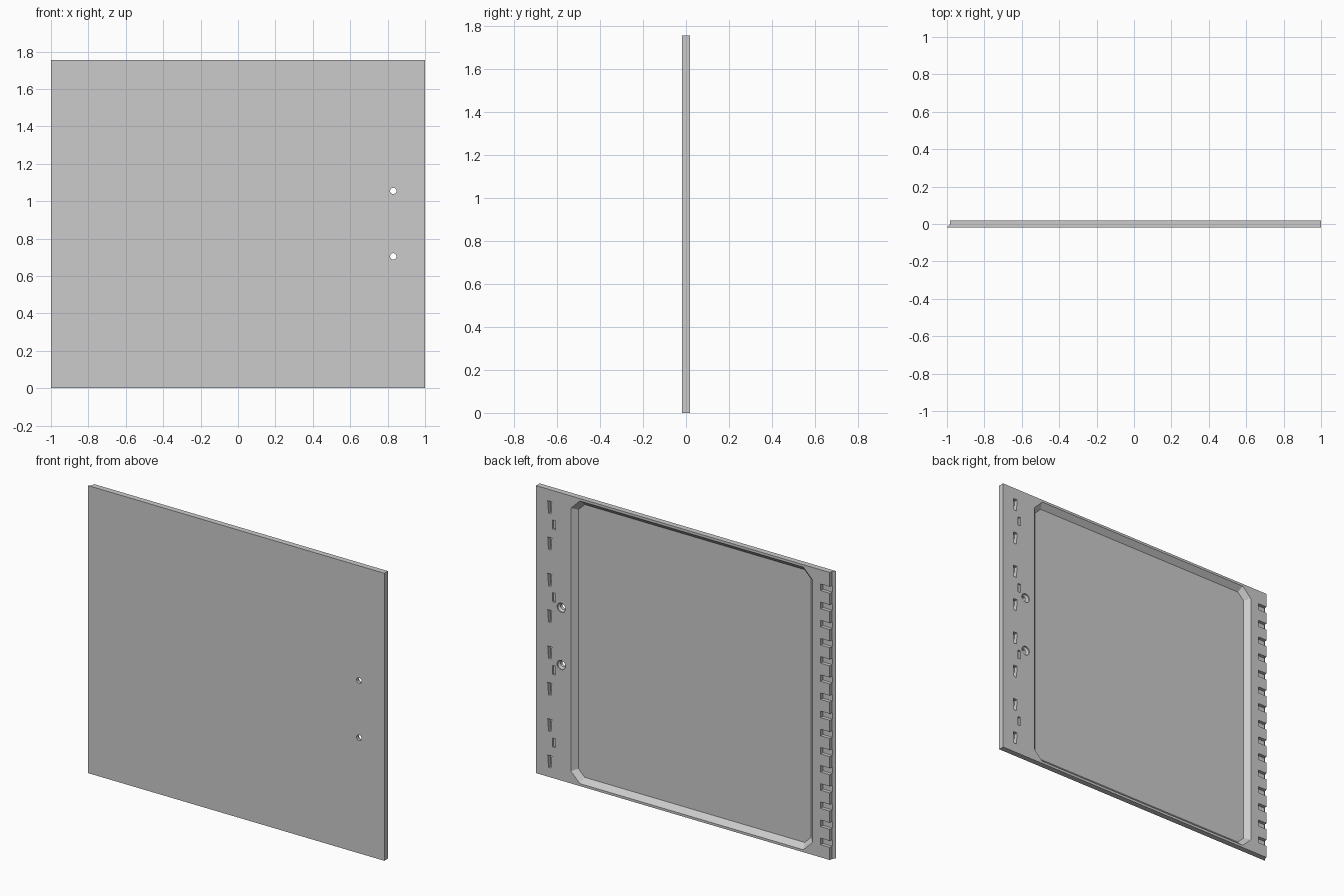
import bpy, bmesh, math

W, H, T = 1.0, 1.755, 0.0175   # half width, height, half thickness
BACK = T + 0.005               # cutters start just behind the back face

cube = bpy.data.objects.get("Cube")
if cube:
    bpy.data.objects.remove(cube, do_unlink=True)

grey = bpy.data.materials.new("light grey")
grey.use_nodes = True
grey.diffuse_color = (0.6, 0.6, 0.6, 1)
grey.node_tree.nodes["Principled BSDF"].inputs["Base Color"].default_value = (0.6, 0.6, 0.6, 1)


def loft(bm, rings):
    """Closed solid through rings of 3D points."""
    loops = [[bm.verts.new(p) for p in ring] for ring in rings]
    n = len(loops[0])
    faces = [bm.faces.new(loops[0]), bm.faces.new(loops[-1])]
    for a, b in zip(loops, loops[1:]):
        for i in range(n):
            j = (i + 1) % n
            faces.append(bm.faces.new((a[i], a[j], b[j], b[i])))
    bmesh.ops.recalc_face_normals(bm, faces=faces)


def make_object(name, bm):
    mesh = bpy.data.meshes.new(name)
    bm.to_mesh(mesh)
    bm.free()
    mesh.materials.append(grey)
    ob = bpy.data.objects.new(name, mesh)
    bpy.context.collection.objects.link(ob)
    return ob


def octagon(x0, x1, z0, z1, c, y):
    """Rectangle with chamfered corners, at depth y."""
    pts = [(x0 + c, z0), (x1 - c, z0), (x1, z0 + c), (x1, z1 - c),
           (x1 - c, z1), (x0 + c, z1), (x0, z1 - c), (x0, z0 + c)]
    return [(x, y, z) for x, z in pts]


def circle(x, z, r, y, n=24):
    return [(x + r * math.cos(i * math.tau / n), y, z + r * math.sin(i * math.tau / n))
            for i in range(n)]


def slot(bm, x, z, top, bottom, height, floor):
    """Blind slot, with half widths at its top and bottom."""
    shape = [(x - bottom, z - height / 2), (x + bottom, z - height / 2),
             (x + top, z + height / 2), (x - top, z + height / 2)]
    loft(bm, [[(px, y, pz) for px, pz in shape] for y in (BACK, floor)])


# Panel with a bevelled lip along one side
profile = [(-W, -T), (W, -T), (W, T), (-0.983, T), (-0.985, -0.002)]
bm = bmesh.new()
loft(bm, [[(x, y, z) for x, y in profile] for z in (0, H)])
panel = make_object("door_panel", bm)

bm = bmesh.new()

# Large tray recess with sloping walls
def tray_ring(y):
    d = T - y
    return octagon(-0.865 + d, 0.765 - d, 0.015 + d, H - 0.015 - d,
                   0.06 - d * (2 - math.sqrt(2)), y)

loft(bm, [tray_ring(BACK), tray_ring(T - 0.03)])

# Countersunk handle holes, right through
for z in (0.705, 1.055):
    loft(bm, [circle(0.83, z, r, y) for r, y in
              ((0.028, BACK), (0.028, 0.01), (0.017, 0.0), (0.017, -T - 0.005))])

# Tapered slots and the short slots between them
for i in range(8):
    slot(bm, 0.908, 0.095 + 0.2217 * i, 0.014, 0.008, 0.075, -0.006)
for i in range(4):
    slot(bm, 0.879, 0.217 + 0.4435 * i, 0.01, 0.01, 0.055, 0.006)

# Hinge notches, open along the bevelled edge
for i in range(15):
    slot(bm, -0.965, 0.097 + 0.1108 * i, 0.043, 0.043, 0.04, -0.004)

cutter = make_object("recess_cutter", bm)
cutter.hide_render = True

mod = panel.modifiers.new("recesses", "BOOLEAN")
mod.operation = "DIFFERENCE"
mod.solver = "EXACT"
mod.object = cutter
bpy.context.view_layer.objects.active = panel
panel.select_set(True)
bpy.ops.object.modifier_apply(modifier=mod.name)
bpy.data.objects.remove(cutter, do_unlink=True)
bpy.ops.object.shade_smooth_by_angle(angle=math.radians(30))
